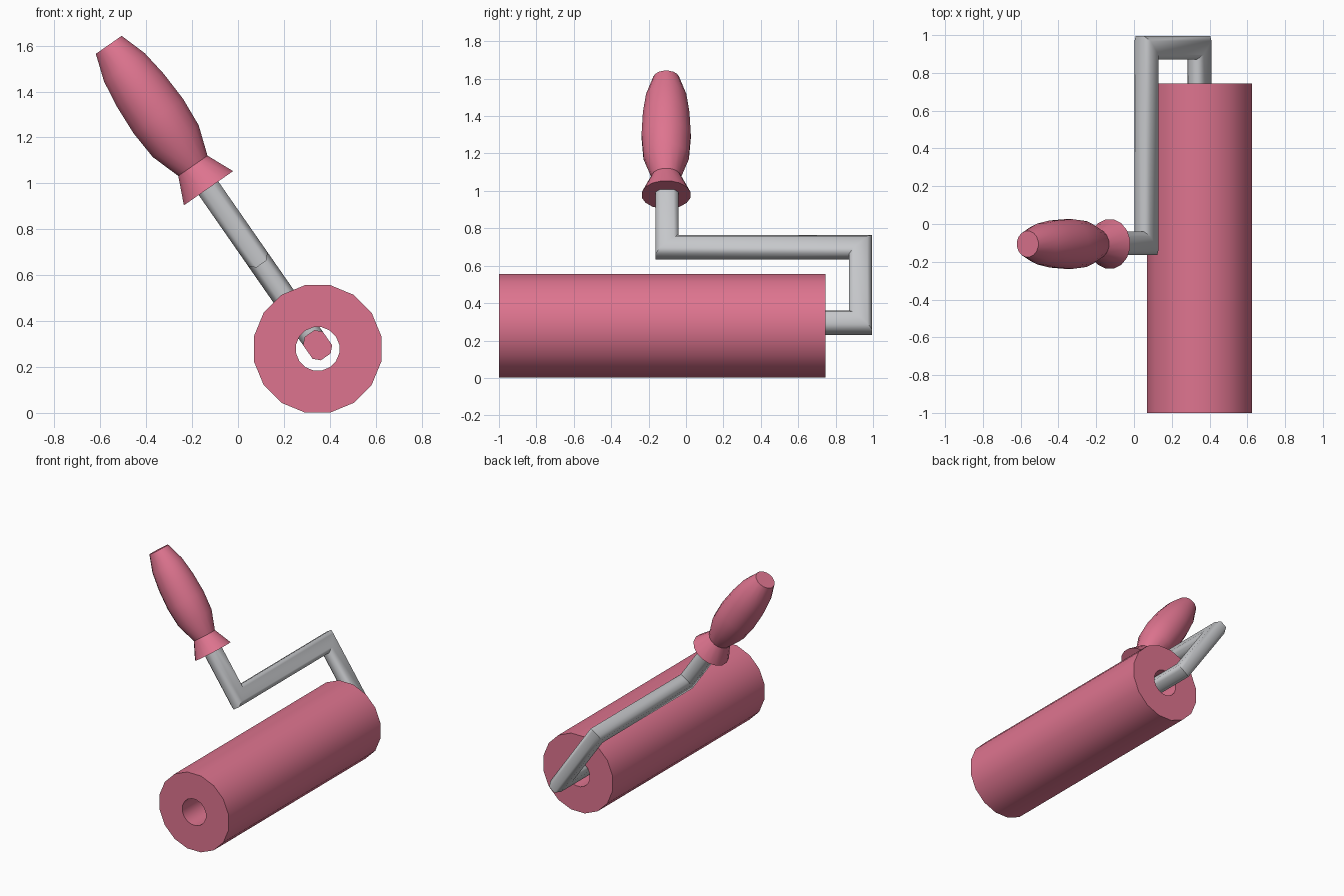
import bpy, bmesh, math
from mathutils import Vector

if "Cube" in bpy.data.objects:
    bpy.data.objects.remove(bpy.data.objects["Cube"])

def material(name, col):
    m = bpy.data.materials.new(name)
    m.diffuse_color = (*col, 1)
    m.use_nodes = True
    m.node_tree.nodes["Principled BSDF"].inputs["Base Color"].default_value = m.diffuse_color
    return m

PINK = material("pink", (0.73, 0.175, 0.275))
GREY = material("light grey", (0.56, 0.57, 0.59))

Y = Vector((0, 1, 0))
UP = Vector((-0.571, 0, 0.821)).normalized()   # leaning direction of the handle
SIDE = UP.cross(Y).normalized()                # across the handle plane
AXLE = Vector((0.347, 0, 0.295))

def skin(name, rings, mats, closed=False, cap_mat=0, angle=40):
    """Join rings of points with quads; cap the ends or close into a loop."""
    bm = bmesh.new()
    vs = [[bm.verts.new(p) for p in r] for r in rings]
    n = len(vs[0])
    pairs = list(zip(vs, vs[1:])) + ([(vs[-1], vs[0])] if closed else [])
    for a, b in pairs:
        for i in range(n):
            j = (i + 1) % n
            bm.faces.new((a[i], a[j], b[j], b[i]))
    if not closed:
        for r in (vs[0], vs[-1]):
            bm.faces.new(r).material_index = cap_mat
    bmesh.ops.recalc_face_normals(bm, faces=bm.faces)
    me = bpy.data.meshes.new(name)
    bm.to_mesh(me)
    bm.free()
    for m in mats:
        me.materials.append(m)
    ob = bpy.data.objects.new(name, me)
    bpy.context.collection.objects.link(ob)
    bpy.ops.object.select_all(action='DESELECT')
    ob.select_set(True)
    bpy.context.view_layer.objects.active = ob
    bpy.ops.object.shade_smooth_by_angle(angle=math.radians(angle))
    return ob

def circle(c, r, u, v, n=16):
    return [c + r * (u * math.cos(a) + v * math.sin(a))
            for a in ((i + 0.5) * 2 * math.pi / n for i in range(n))]

# Roller: hollow 16-sided tube along y
X, Z = Vector((1, 0, 0)), Vector((0, 0, 1))
skin("roller", [circle(Vector((0.347, y, 0.279)), r, X, Z)
                for y, r in ((-1, 0.283), (0.745, 0.283), (0.745, 0.096), (-1, 0.096))],
     [PINK], closed=True)

# Bent rod: chamfered square section swept with mitred corners, path as (y, height)
path = [Vector(p) for p in ((0.0, 0), (0.933, 0), (0.933, 0.492), (-0.102, 0.492), (-0.102, 0.9))]
W, T, C = 0.062, 0.052, 0.026
section = [(W, T - C), (W - C, T), (C - W, T), (-W, T - C),
           (-W, C - T), (C - W, -T), (W - C, -T), (W, C - T)]
rings = []
for i, p in enumerate(path):
    dirs = [(path[k + 1] - path[k]).normalized() for k in (i - 1, i) if 0 <= k < len(path) - 1]
    normals = [Vector((-d.y, d.x)) for d in dirs]
    mitre = sum(normals, Vector((0, 0)))
    mitre /= mitre.dot(normals[0])
    rings.append([AXLE + Y * (p.x + a * mitre.x) + UP * (p.y + a * mitre.y) + SIDE * b
                  for a, b in section])
skin("bent_rod", rings, [GREY, PINK], cap_mat=1, angle=50)

# Handle grip with flared collar, turned around the leaning axis: (height, radius)
profile = [(0.833, 0.133), (0.952, 0.079), (1.083, 0.124), (1.215, 0.134),
           (1.354, 0.127), (1.475, 0.110), (1.594, 0.070)]
skin("handle_grip", [circle(AXLE + UP * t + Y * -0.106, r, SIDE, Y) for t, r in profile], [PINK])
